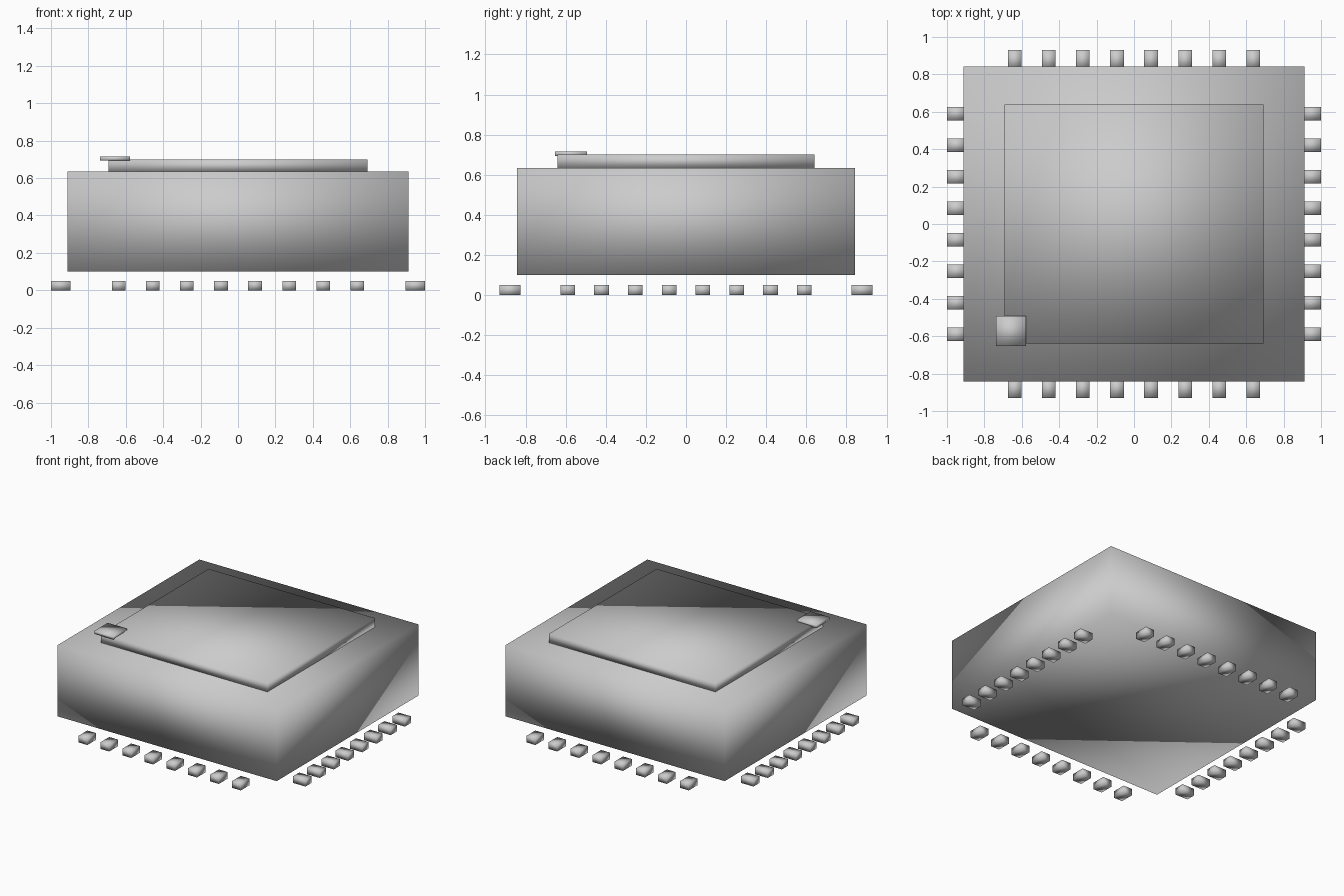
import bpy

cube = bpy.data.objects.get("Cube")
if cube:
    bpy.data.objects.remove(cube, do_unlink=True)

# One plain grey for every part
grey = bpy.data.materials.new("plain grey")
grey.use_nodes = True
colour = (0.6, 0.6, 0.6, 1)
grey.diffuse_color = colour
bsdf = next(n for n in grey.node_tree.nodes if n.type == 'BSDF_PRINCIPLED')
bsdf.inputs["Base Color"].default_value = colour


def box(name, centre, size):
    """Softly shaded box given by its centre and full size."""
    bpy.ops.mesh.primitive_cube_add(size=1, location=centre)
    obj = bpy.context.object
    obj.name = name
    obj.scale = size
    bpy.ops.object.transform_apply(location=False, rotation=False, scale=True)
    obj.data.materials.append(grey)
    bpy.ops.object.shade_smooth()
    return obj


# Package body, raised lid and corner marker
box("body", (0, 0, 0.367), (1.822, 1.684, 0.535))
box("lid", (0, 0, 0.667), (1.386, 1.28, 0.066))
box("corner_marker", (-0.658, -0.573, 0.704), (0.16, 0.16, 0.022))

# Eight contact pads along each of the four edges
PADS = 8
WIDTH, LENGTH, HEIGHT = 0.073, 0.104, 0.05
for i in range(PADS):
    t = 2 * i / (PADS - 1) - 1
    for side, x_name, y_name in ((-1, "right", "front"), (1, "left", "back")):
        box(f"{y_name}_pad_{i + 1}",
            (0.638 * t, side * (0.93 - LENGTH / 2), HEIGHT / 2),
            (WIDTH, LENGTH, HEIGHT))
        box(f"{x_name}_pad_{i + 1}",
            (side * (1 - LENGTH / 2), 0.59 * t, HEIGHT / 2),
            (LENGTH, WIDTH, HEIGHT))
